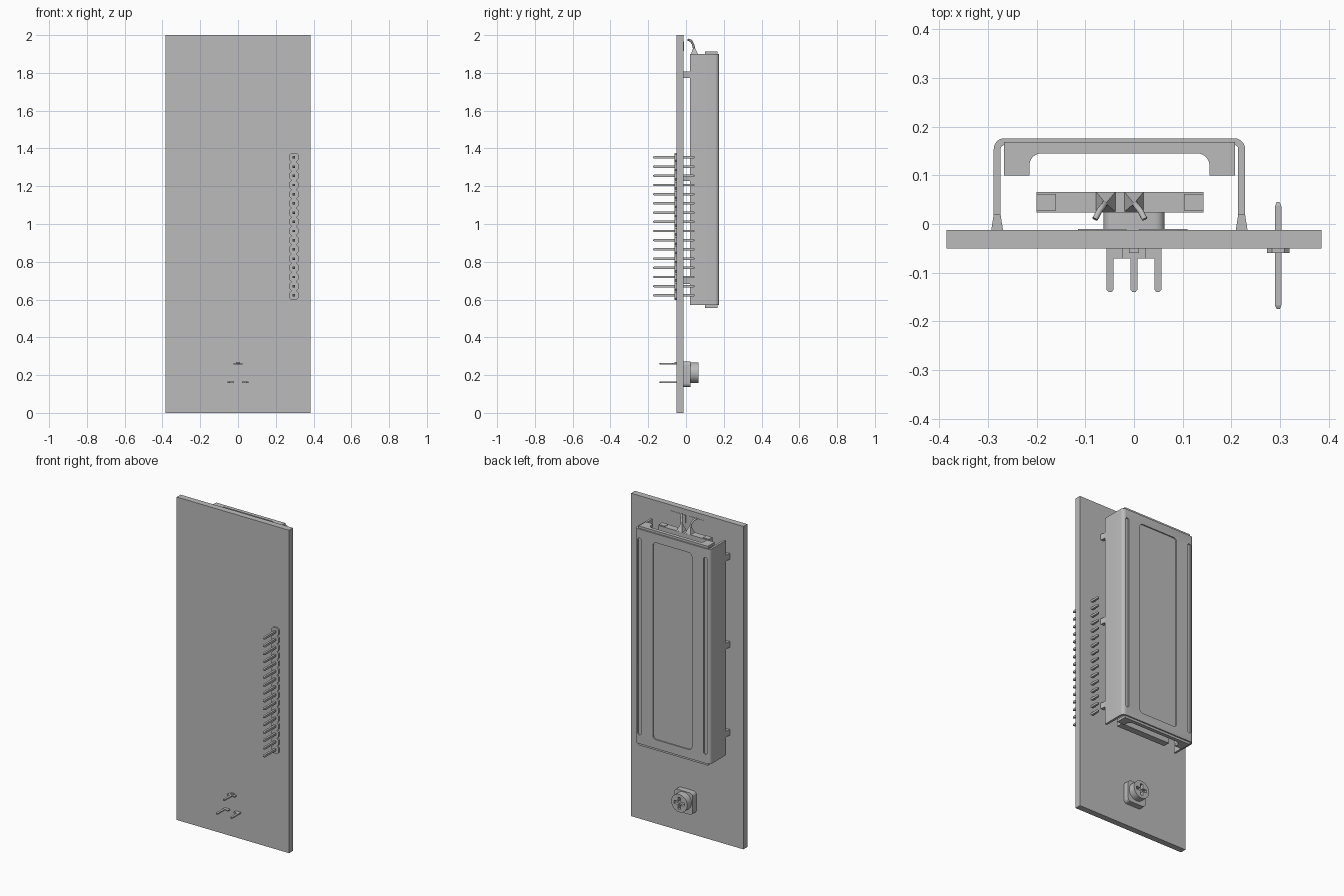
import bpy, bmesh, math
from mathutils import Vector

old = bpy.data.objects.get("Cube")
if old:
    bpy.data.objects.remove(old, do_unlink=True)

grey = bpy.data.materials.new("plain grey")
grey.use_nodes = True
grey.diffuse_color = (0.5, 0.5, 0.5, 1)
grey.node_tree.nodes["Principled BSDF"].inputs["Base Color"].default_value = (0.5, 0.5, 0.5, 1)


def finish(name, bm):
    bmesh.ops.recalc_face_normals(bm, faces=bm.faces)
    mesh = bpy.data.meshes.new(name)
    bm.to_mesh(mesh)
    bm.free()
    mesh.materials.append(grey)
    ob = bpy.data.objects.new(name, mesh)
    bpy.context.collection.objects.link(ob)
    return ob


def prism(name, pts, axis, lo, hi, bm=None):
    """Extrude a closed outline along an axis."""
    place = {"x": lambda u, v, w: (w, u, v),
             "y": lambda u, v, w: (u, w, v),
             "z": lambda u, v, w: (u, v, w)}[axis]
    own = bm is None
    bm = bm or bmesh.new()
    a = [bm.verts.new(place(u, v, lo)) for u, v in pts]
    b = [bm.verts.new(place(u, v, hi)) for u, v in pts]
    bm.faces.new(a)
    bm.faces.new(b[::-1])
    for i in range(len(pts)):
        j = (i + 1) % len(pts)
        bm.faces.new((a[i], a[j], b[j], b[i]))
    return finish(name, bm) if own else None


def rect(x0, x1, y0, y1, r=0.0, n=5):
    """Rectangle outline with optional rounded corners."""
    if not r:
        return [(x0, y0), (x1, y0), (x1, y1), (x0, y1)]
    pts = []
    corners = [(x1 - r, y1 - r), (x0 + r, y1 - r), (x0 + r, y0 + r), (x1 - r, y0 + r)]
    for k, (cx, cy) in enumerate(corners):
        for i in range(n + 1):
            t = math.pi / 2 * (k + i / n)
            pts.append((cx + r * math.cos(t), cy + r * math.sin(t)))
    return pts


def circle(cx, cy, r, n=32):
    return [(cx + r * math.cos(2 * math.pi * i / n), cy + r * math.sin(2 * math.pi * i / n))
            for i in range(n)]


def cut(ob, cutters):
    bpy.context.view_layer.objects.active = ob
    for c in cutters:
        mod = ob.modifiers.new("cut", "BOOLEAN")
        mod.operation = "DIFFERENCE"
        mod.solver = "EXACT"
        mod.object = c
        bpy.ops.object.modifier_apply(modifier=mod.name)
        bpy.data.objects.remove(c, do_unlink=True)


def arc(cx, cy, r, start, end, n=6):
    return [(cx + r * math.cos(math.radians(start + (end - start) * i / n)),
             cy + r * math.sin(math.radians(start + (end - start) * i / n))) for i in range(n + 1)]


# Circuit board
prism("circuit_board", rect(-0.385, 0.385, -0.05, -0.012), "z", 0, 2)

# Sheet metal frame: a channel open towards the board
MID, HALF, TOP, T = -0.03, 0.258, 0.176, 0.014
L, R = MID - HALF, MID + HALF
outline = ([(R, 0.02)] + arc(R - 0.022, TOP - 0.022, 0.022, 0, 90)
           + arc(L + 0.022, TOP - 0.022, 0.022, 90, 180) + [(L, 0.02), (L + T, 0.02)]
           + arc(L + 0.022, TOP - 0.022, 0.008, 180, 90)
           + arc(R - 0.022, TOP - 0.022, 0.008, 90, 0) + [(R - T, 0.02)])
frame = prism("display_frame", outline, "z", 0.57, 1.9)

# Pressed window panel and two side grooves
recesses = [(MID - 0.133, MID + 0.133, 0.02), (L + 0.02, L + 0.044, 0.011), (R - 0.044, R - 0.02, 0.011)]
cut(frame, [prism("cutter", rect(a, b, 0.625, 1.845, r), "y", TOP - 0.007, TOP + 0.05)
            for a, b, r in recesses])

# Folded end flanges with an arched notch
flange = ([(L + 0.021, 0.1), (MID - 0.185, 0.1), (MID - 0.185, 0.12)]
          + arc(MID - 0.16, 0.12, 0.025, 180, 90) + arc(MID + 0.16, 0.12, 0.025, 90, 0)
          + [(MID + 0.185, 0.1), (R - 0.021, 0.1), (R - 0.021, TOP - 0.008), (L + 0.021, TOP - 0.008)])
for name, lo, hi in (("upper_flange", 1.898, 1.914), ("lower_flange", 0.556, 0.572)):
    prism(name, flange, "z", lo, hi)

# Twisted mounting tabs along both frame sides
bm = bmesh.new()
for side in (-1, 1):
    for z in (0.7, 1.245, 1.79):
        x = MID + side * (HALF - T / 2)
        tab = [(x - 0.006, 0.026), (x + 0.006, 0.026),
               (x + 0.012, -0.012), (x - 0.012, -0.012)]
        prism("", tab, "z", z - 0.018, z + 0.018, bm)
finish("mounting_tabs", bm)

# Backlight slab inside the frame, with square end pads
prism("backlight", rect(-0.2, 0.143, 0.024, 0.066), "z", 0.585, 1.895)
bm = bmesh.new()
for x in (-0.18, 0.123):
    prism("", rect(x - 0.02, x + 0.02, 0.028, 0.062), "z", 1.895, 1.899, bm)
finish("backlight_end_pads", bm)

# Backlight leads: pyramids, bent wires and solder pads
for tag, x, dx, pad_x in (("right", -0.058, -0.022, -0.065), ("left", 0, 0.022, 0.06)):
    bm = bmesh.new()
    base = [bm.verts.new((u, v, 1.894)) for u, v in rect(x - 0.02, x + 0.02, 0.025, 0.066)]
    tip = bm.verts.new((x, 0.042, 1.945))
    bm.faces.new(base)
    for i in range(4):
        bm.faces.new((base[i], base[(i + 1) % 4], tip))
    finish(tag + "_lead_base", bm)
    curve = bpy.data.curves.new(tag + "_lead_wire", "CURVE")
    curve.dimensions = "3D"
    curve.bevel_depth = 0.006
    curve.bevel_resolution = 2
    curve.use_fill_caps = True
    path = [(x, 0.044, 1.92), (x + dx * 0.2, 0.038, 1.95), (x + dx * 0.6, 0.027, 1.97), (x + dx, 0.01, 1.976)]
    spline = curve.splines.new("POLY")
    spline.points.add(len(path) - 1)
    for p, co in zip(spline.points, path):
        p.co = (*co, 1)
    curve.materials.append(grey)
    bpy.context.collection.objects.link(bpy.data.objects.new(tag + "_lead_wire", curve))
    prism(tag + "_solder_pad", rect(pad_x - 0.05, pad_x + 0.05, 1.915, 1.965), "y", -0.013, -0.01)

# Pin header: a row of bevelled blocks, each with a tapered square pin
PIN_X, STEP = 0.296, 0.0487
strip, pins = bmesh.new(), bmesh.new()
for i in range(16):
    z = 0.622 + i * STEP
    h, w, c = STEP / 2, 0.023, 0.01
    block = [(PIN_X - w + c, z - h), (PIN_X + w - c, z - h), (PIN_X + w, z - h + c), (PIN_X + w, z + h - c),
             (PIN_X + w - c, z + h), (PIN_X - w + c, z + h), (PIN_X - w, z + h - c), (PIN_X - w, z - h + c)]
    prism("", block, "y", -0.06, -0.05, strip)
    rings = [[pins.verts.new((PIN_X + s * u, y, z + s * v)) for u, v in rect(-1, 1, -1, 1)]
             for y, s in ((-0.175, 0.003), (-0.167, 0.0065), (0.037, 0.0065), (0.045, 0.003))]
    for a, b in zip(rings, rings[1:]):
        for k in range(4):
            pins.faces.new((a[k], a[(k + 1) % 4], b[(k + 1) % 4], b[k]))
    pins.faces.new(rings[0])
    pins.faces.new(rings[-1])
finish("header_strip", strip)
finish("header_pins", pins)

# Trimmer: rounded body, round knob with a cross slot
prism("trimmer_body", rect(-0.063, 0.063, 0.137, 0.272, 0.02), "y", -0.012, 0.024)
knob = prism("trimmer_knob", circle(0, 0.212, 0.055), "y", 0.02, 0.066)
cut(knob, [prism("cutter", rect(-a, a, 0.212 - b, 0.212 + b), "y", 0.048, 0.1)
           for a, b in ((0.036, 0.009), (0.009, 0.036))])

# Trimmer legs: shouldered flat pins through the board
for s, name in ((-1, "right_trimmer_leg"), (1, "left_trimmer_leg")):
    leg = [(0.02, -0.05), (0.02, -0.071), (0.042, -0.071), (0.042, -0.135), (0.046, -0.14),
           (0.052, -0.14), (0.056, -0.135), (0.056, -0.05)]
    prism(name, [(s * u, v) for u, v in leg], "z", 0.158, 0.165)
centre = [(-0.025, -0.05), (-0.025, -0.071), (-0.007, -0.071), (-0.007, -0.135), (-0.003, -0.14)]
prism("centre_trimmer_leg", centre + [(-u, v) for u, v in centre[::-1]], "z", 0.256, 0.263)
prism("centre_leg_stop", rect(-0.01, 0.01, -0.06, -0.05), "z", 0.256, 0.27)

# Smooth only the rounded parts
bpy.ops.object.select_all(action="DESELECT")
for name in ("display_frame", "trimmer_knob", "trimmer_body", "upper_flange", "lower_flange"):
    bpy.data.objects[name].select_set(True)
bpy.context.view_layer.objects.active = frame
bpy.ops.object.shade_smooth_by_angle(angle=math.radians(30))
